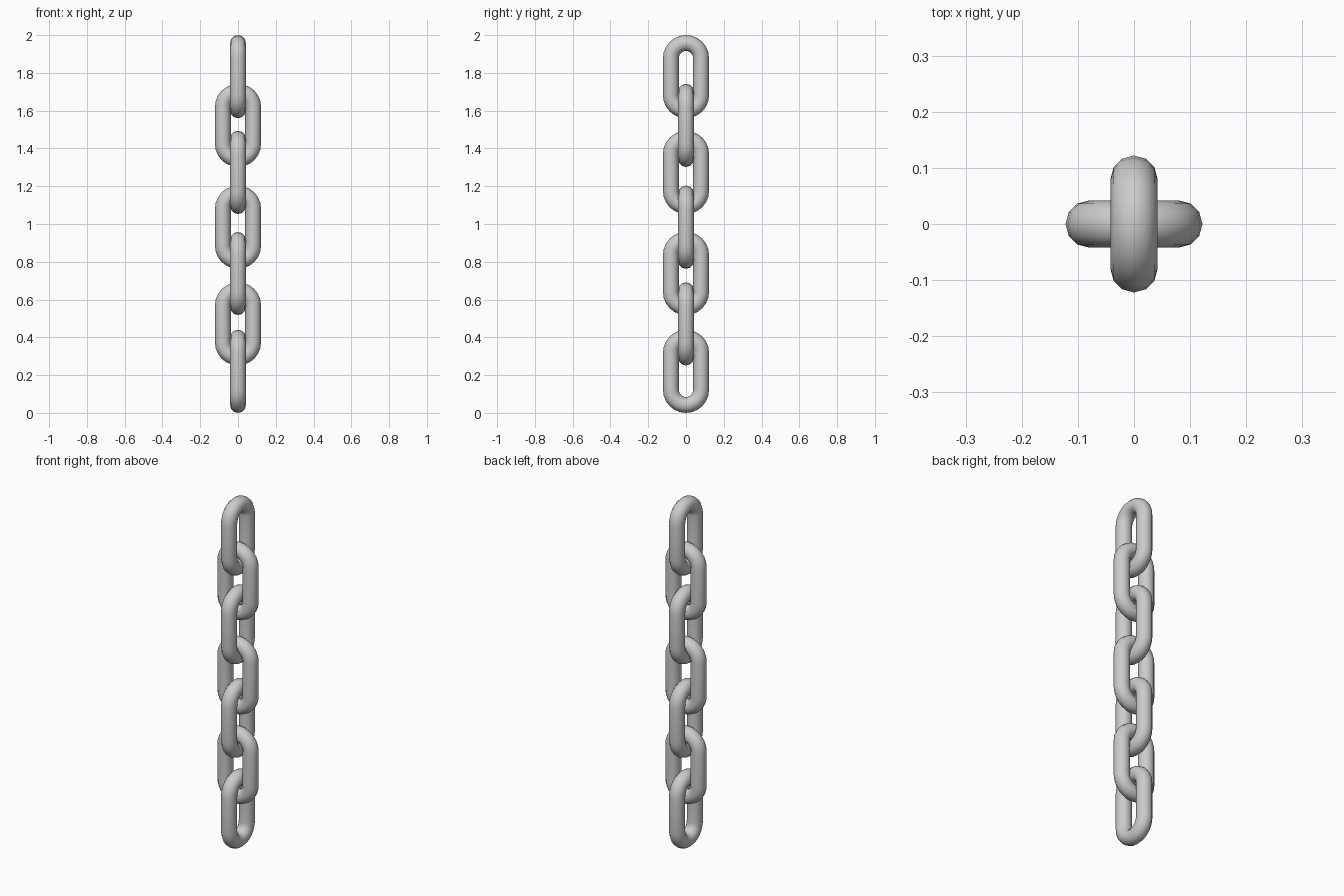
import bpy, bmesh, math
from mathutils import Vector

if "Cube" in bpy.data.objects:
    bpy.data.objects.remove(bpy.data.objects["Cube"])

BEND_R = 0.08       # centreline radius of the rounded ends
TUBE_R = 0.042      # bar thickness radius
HALF = 0.22         # half the height of a link
ARC_STEPS = 12      # segments per rounded end
SIDES = 12          # sides of the bar
STRAIGHT = HALF - BEND_R - TUBE_R

steel = bpy.data.materials.new("grey steel")
steel.diffuse_color = (0.6, 0.6, 0.6, 1)
steel.use_nodes = True
steel.node_tree.nodes["Principled BSDF"].inputs["Base Color"].default_value = steel.diffuse_color


def make_link(name, z, along_y):
    """Stadium-shaped ring of round bar, upright in the YZ or XZ plane."""
    bm = bmesh.new()
    rings = []
    for end in (0, 1):
        for i in range(ARC_STEPS + 1):
            a = math.pi * (end + i / ARC_STEPS)
            out = Vector((math.cos(a), 0, math.sin(a)))
            centre = out * BEND_R + Vector((0, 0, STRAIGHT if end == 0 else -STRAIGHT))
            ring = []
            for k in range(SIDES):
                t = 2 * math.pi * k / SIDES
                p = centre + out * TUBE_R * math.cos(t) + Vector((0, TUBE_R * math.sin(t), 0))
                ring.append(bm.verts.new((-p.y, p.x, p.z) if along_y else p))
            rings.append(ring)
    # skin the bar all the way round
    for r, ring in enumerate(rings):
        nxt = rings[(r + 1) % len(rings)]
        for k in range(SIDES):
            j = (k + 1) % SIDES
            bm.faces.new((ring[k], ring[j], nxt[j], nxt[k])).smooth = True
    bmesh.ops.recalc_face_normals(bm, faces=bm.faces)
    mesh = bpy.data.meshes.new(name)
    bm.to_mesh(mesh)
    bm.free()
    mesh.materials.append(steel)
    obj = bpy.data.objects.new(name, mesh)
    obj.location.z = z
    bpy.context.collection.objects.link(obj)


# Links from top to bottom, alternately turned a quarter
for n, z in enumerate((1.78, 1.522, 1.273, 0.983, 0.738, 0.471, 0.22)):
    make_link(f"chain_link_{n + 1}", z, n % 2 == 0)
